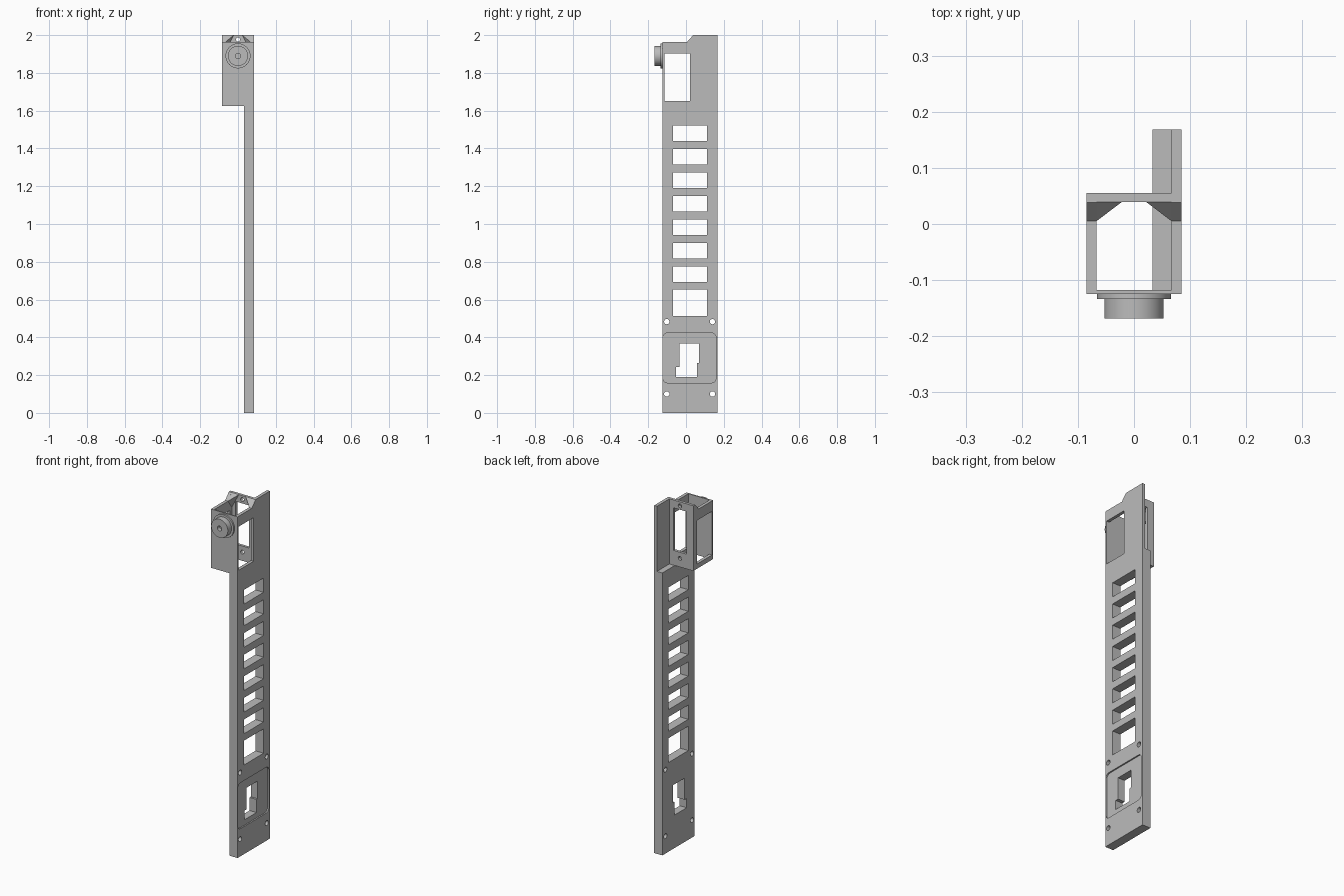
import bpy, bmesh, math
from mathutils import Vector

cube = bpy.data.objects.get("Cube")
if cube:
    bpy.data.objects.remove(cube, do_unlink=True)

grey = bpy.data.materials.new("plain grey")
grey.use_nodes = True
colour = (0.5, 0.5, 0.5, 1)
grey.diffuse_color = colour
grey.node_tree.nodes["Principled BSDF"].inputs["Base Color"].default_value = colour

parts = []


def finish(name, bm):
    bmesh.ops.recalc_face_normals(bm, faces=bm.faces)
    mesh = bpy.data.meshes.new(name)
    bm.to_mesh(mesh)
    bm.free()
    mesh.materials.append(grey)
    ob = bpy.data.objects.new(name, mesh)
    bpy.context.collection.objects.link(ob)
    parts.append(ob)
    return ob


def prism(name, outline, axis, start, end):
    """Extrude a yz outline along x, or an xz outline along y."""
    def place(p, d):
        return (d, p[0], p[1]) if axis == "x" else (p[0], d, p[1])
    bm = bmesh.new()
    face = bm.faces.new([bm.verts.new(place(p, start)) for p in outline])
    new = bmesh.ops.extrude_face_region(bm, geom=[face])["geom"]
    verts = [v for v in new if isinstance(v, bmesh.types.BMVert)]
    bmesh.ops.translate(bm, verts=verts, vec=Vector(place((0, 0), end - start)))
    return finish(name, bm)


def rect(u0, u1, v0, v1):
    return [(u0, v0), (u1, v0), (u1, v1), (u0, v1)]


def circle(u, v, r, n=32):
    return [(u + r * math.cos(2 * math.pi * i / n),
             v + r * math.sin(2 * math.pi * i / n)) for i in range(n)]


def rounded(u0, u1, v0, v1, r, n=6):
    pts = []
    corners = [(u1 - r, v1 - r), (u0 + r, v1 - r), (u0 + r, v0 + r), (u1 - r, v0 + r)]
    for k, (u, v) in enumerate(corners):
        for i in range(n + 1):
            a = math.pi / 2 * (k + i / n)
            pts.append((u + r * math.cos(a), v + r * math.sin(a)))
    return pts


def cut(ob, outline, axis, start, end):
    cutter = prism("cutter", outline, axis, start, end)
    parts.remove(cutter)
    cutter.hide_render = True
    mod = ob.modifiers.new("cut", "BOOLEAN")
    mod.operation = "DIFFERENCE"
    mod.solver = "EXACT"
    mod.object = cutter
    bpy.context.view_layer.objects.active = ob
    bpy.ops.object.modifier_apply(modifier=mod.name)
    bpy.data.objects.remove(cutter, do_unlink=True)


FRONT, BACK, SHELF, TOP = -0.125, 0.168, 1.625, 2.0
IN, OUT, RIM = 0.067, 0.085, 1.963

# Long beam with ladder openings
beam = prism("beam", rect(FRONT, BACK, 0, SHELF), "x", 0.033, OUT)
cut(beam, rounded(-0.122, 0.159, 0.159, 0.423, 0.025), "x", 0.077, 0.1)
for i in range(7):
    z = 0.693 + 0.1243 * i
    cut(beam, rect(-0.068, 0.111, z, z + 0.082), "x", 0, 0.1)
cut(beam, rect(-0.068, 0.111, 0.513, 0.653), "x", 0, 0.1)

# Stepped socket opening and screw holes
socket = [(-0.053, 0.19), (0.058, 0.19), (0.058, 0.265), (0.069, 0.265),
          (0.069, 0.367), (-0.034, 0.367), (-0.034, 0.243), (-0.053, 0.243)]
cut(beam, socket, "x", 0, 0.1)
for y in (-0.102, 0.14):
    for z in (0.1, 0.483):
        cut(beam, circle(y, z, 0.014, 24), "x", 0, 0.1)

# Side walls of the bracket; the one on the beam runs to the beam's back edge
for name, x0, x1, back in (("beam_side_wall", IN, OUT, BACK),
                           ("free_side_wall", -OUT, -IN, 0.055)):
    outline = [(FRONT, SHELF), (back, SHELF), (back, TOP), (0.038, TOP),
               (0.005, RIM), (FRONT, RIM)]
    wall = prism(name, outline, "x", x0, x1)
    cut(wall, rect(-0.115, 0.021, 1.652, 1.903), "x", x0 - 0.05, x1 + 0.05)

# Front and back walls
prism("front_wall", rect(-IN, IN, SHELF, RIM), "y", FRONT, -0.118)
back_wall = prism("back_wall", rect(-IN, IN, SHELF, TOP), "y", 0.039, 0.055)
cut(back_wall, rect(-0.042, 0.042, 1.71, 1.955), "y", 0, 0.1)
for z in (1.675, 1.977):
    cut(back_wall, circle(0, z, 0.011, 20), "y", 0, 0.1)

# Corner gussets at the top of the back wall
for name, s in (("beam_side_gusset", 1), ("free_side_gusset", -1)):
    bm = bmesh.new()
    for p in ((IN, 0.005, RIM), (IN, 0.039, TOP), (0.022, 0.039, TOP),
              (IN, 0.039, 1.915)):
        bm.verts.new((s * p[0], p[1], p[2]))
    bmesh.ops.convex_hull(bm, input=bm.verts)
    finish(name, bm)

# Round knob on the front
prism("knob_flange", circle(0, 1.89, 0.066, 64), "y", -0.134, FRONT)
knob = prism("knob", circle(0, 1.89, 0.053, 64), "y", -0.168, -0.134)
cut(knob, circle(0, 1.89, 0.014, 24), "y", -0.2, -0.145)

# Smooth the round surfaces, keep the edges sharp
bpy.ops.object.select_all(action="DESELECT")
for ob in parts:
    ob.select_set(True)
bpy.context.view_layer.objects.active = parts[0]
bpy.ops.object.shade_smooth_by_angle(angle=math.radians(30))
